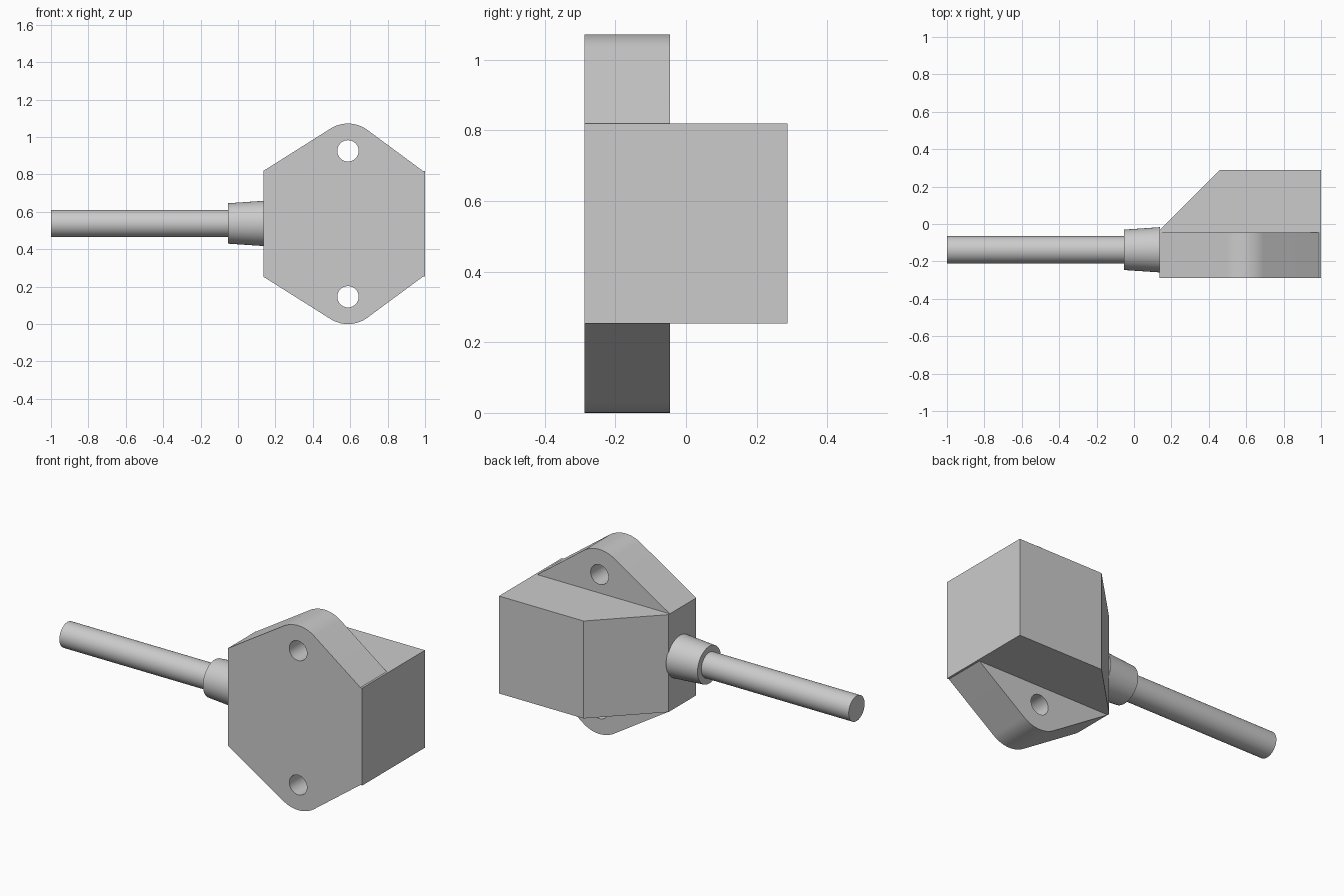
import bpy
from math import sin, cos, pi, atan2, asin, hypot, radians

if "Cube" in bpy.data.objects:
    bpy.data.objects.remove(bpy.data.objects["Cube"])

MID_Z = 0.536                 # height of the horizontal symmetry plane
HALF_H = 0.283                # half height of the main block
FRONT, STEP, BACK = -0.288, -0.046, 0.288
LEFT, RIGHT = 0.136, 1.0


def smooth(obj):
    bpy.ops.object.select_all(action='DESELECT')
    obj.select_set(True)
    bpy.context.view_layer.objects.active = obj
    bpy.ops.object.shade_smooth_by_angle(angle=radians(30))


def prism(name, outlines, depth, location, rotation=(0, 0, 0)):
    """Extrude closed 2D outlines (inner ones become holes) to a mesh."""
    curve = bpy.data.curves.new(name, 'CURVE')
    curve.dimensions = '2D'
    curve.fill_mode = 'BOTH'
    curve.extrude = depth / 2
    for pts in outlines:
        spline = curve.splines.new('POLY')
        spline.points.add(len(pts) - 1)
        for p, (x, y) in zip(spline.points, pts):
            p.co = (x, y, 0, 1)
        spline.use_cyclic_u = True
    obj = bpy.data.objects.new(name, curve)
    bpy.context.collection.objects.link(obj)
    obj.location, obj.rotation_euler = location, rotation
    bpy.ops.object.select_all(action='DESELECT')
    obj.select_set(True)
    bpy.context.view_layer.objects.active = obj
    bpy.ops.object.convert(target='MESH')
    obj = bpy.context.view_layer.objects.active
    smooth(obj)
    return obj


def arc(cx, cy, r, a0, a1, n):
    return [(cx + r * cos(a0 + (a1 - a0) * i / n),
             cy + r * sin(a0 + (a1 - a0) * i / n)) for i in range(n + 1)]


def rod(name, x0, x1, r0, r1):
    """Round part lying along x."""
    bpy.ops.mesh.primitive_cone_add(
        vertices=64, radius1=r0, radius2=r1, depth=x1 - x0,
        location=((x0 + x1) / 2, -0.138, 0.538), rotation=(0, pi / 2, 0))
    obj = bpy.context.object
    obj.name = name
    smooth(obj)


# Mounting flange: rounded ears tangent to the sloped edges, two screw holes
EAR_X, EAR_R = 0.588, 0.175
EAR_Y = MID_Z - EAR_R
SHOULDER = 0.988


def tangent(px):
    dx, dy = abs(px - EAR_X), EAR_Y - HALF_H
    d = hypot(dx, dy)
    return atan2(dy, dx) + asin(EAR_R / d)


top = [(RIGHT, HALF_H), (SHOULDER, HALF_H)]
top += arc(EAR_X, EAR_Y, EAR_R, pi / 2 - tangent(SHOULDER), pi / 2 + tangent(LEFT), 24)
top += [(LEFT, HALF_H)]
outline = top + [(x, -y) for x, y in reversed(top)]
holes = [arc(EAR_X, s * 0.39, 0.057, 0, 2 * pi, 48)[:-1] for s in (1, -1)]
prism("mounting_flange", [outline] + holes, STEP - FRONT,
      (0, (FRONT + STEP) / 2, MID_Z), (pi / 2, 0, 0))

# Sensor housing with the slanted side above the cable
prism("housing_block",
      [[(LEFT, STEP), (RIGHT, STEP), (RIGHT, BACK), (0.457, BACK), (LEFT, -0.034)]],
      2 * HALF_H, (0, 0, MID_Z))

# Tapered strain relief and cable
rod("strain_relief", -0.053, 0.14, 0.108, 0.121)
rod("cable", -1.0, -0.04, 0.073, 0.073)
